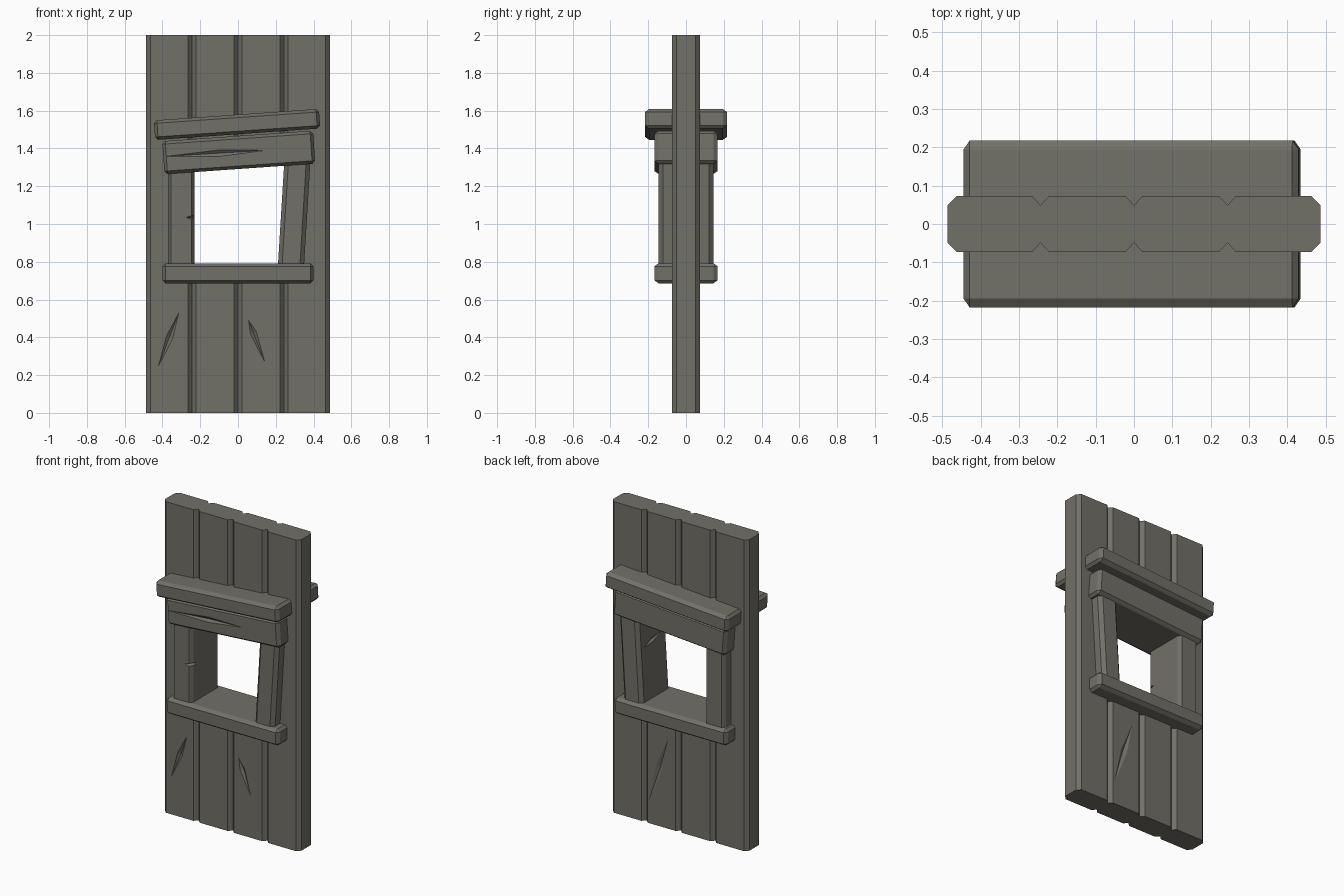
import bpy, bmesh
from math import radians
from mathutils import Vector, Matrix

if "Cube" in bpy.data.objects:
    bpy.data.objects.remove(bpy.data.objects["Cube"])

wood = bpy.data.materials.new("dark_wood")
wood.diffuse_color = (0.167, 0.162, 0.137, 1)
wood.use_nodes = True
wood.node_tree.nodes["Principled BSDF"].inputs["Base Color"].default_value = wood.diffuse_color


def to_object(bm, name):
    bmesh.ops.recalc_face_normals(bm, faces=bm.faces[:])
    mesh = bpy.data.meshes.new(name)
    bm.to_mesh(mesh)
    bm.free()
    mesh.materials.append(wood)
    ob = bpy.data.objects.new(name, mesh)
    bpy.context.collection.objects.link(ob)
    return ob


def beam(name, centre, size, tilt=0, bevel=(0.016, 0.023, 0.016)):
    """Chamfered timber running through the wall, tilted about y."""
    bm = bmesh.new()
    bmesh.ops.create_cube(bm, size=1)
    bmesh.ops.scale(bm, vec=[s / b for s, b in zip(size, bevel)], verts=bm.verts)
    bmesh.ops.bevel(bm, geom=bm.edges[:], offset=1, segments=1, affect='EDGES')
    bmesh.ops.scale(bm, vec=bevel, verts=bm.verts)
    bm.transform(Matrix.Translation(centre) @ Matrix.Rotation(radians(tilt), 4, 'Y'))
    return to_object(bm, name)


def carve(target, cutter):
    """Subtract the cutter from the target and remove it."""
    cutter.hide_render = True
    mod = target.modifiers.new("cut", 'BOOLEAN')
    mod.operation = 'DIFFERENCE'
    mod.solver = 'EXACT'
    mod.object = cutter
    bpy.context.view_layer.objects.active = target
    bpy.ops.object.modifier_apply(modifier=mod.name)
    bpy.data.objects.remove(cutter)


def crack(target, a, b, width, normal, depth=0.014, middle=0.45):
    """Leaf-shaped split in the wood from a to b."""
    a, b, n = Vector(a), Vector(b), Vector(normal).normalized()
    mid = a.lerp(b, middle)
    side = n.cross(b - a).normalized() * width / 2
    bm = bmesh.new()
    for p in (a, b, mid + side, mid - side, mid - n * depth, mid + n * 0.03):
        bm.verts.new(p)
    bmesh.ops.convex_hull(bm, input=bm.verts[:])
    carve(target, to_object(bm, "crack_cutter"))


# Plank wall: grooved section extruded upwards
W, T, C, G = 0.486, 0.073, 0.024, 0.022
front = [(-W, -T + C), (-W + C, -T)]
for x in (-0.244, 0, 0.244):
    front += [(x - G, -T), (x, -T + C), (x + G, -T)]
front += [(W - C, -T), (W, -T + C)]
profile = front + [(x, -y) for x, y in reversed(front)]
bm = bmesh.new()
face = bm.faces.new([bm.verts.new((x, y, 0)) for x, y in profile])
top = bmesh.ops.extrude_face_region(bm, geom=[face])
bmesh.ops.translate(bm, vec=(0, 0, 2),
                    verts=[v for v in top['geom'] if isinstance(v, bmesh.types.BMVert)])
wall = to_object(bm, "plank_wall")

# Window opening, its edges hidden inside the frame
bm = bmesh.new()
bmesh.ops.create_cube(bm, size=1)
bmesh.ops.scale(bm, vec=(0.59, 1, 0.63), verts=bm.verts)
bmesh.ops.translate(bm, vec=(-0.005, 0, 1.055), verts=bm.verts)
carve(wall, to_object(bm, "window_cutter"))

# Window frame
beam("window_hood", (-0.005, 0, 1.527), (0.876, 0.436, 0.104), -4)
lintel = beam("window_lintel", (0.004, 0, 1.379), (0.80, 0.336, 0.175), -4)
beam("window_sill", (0, 0, 0.739), (0.80, 0.336, 0.106))
left_jamb = beam("left_jamb", (-0.3, 0, 1.05), (0.14, 0.29, 0.62))
right_jamb = beam("right_jamb", (0.297, 0, 1.05), (0.138, 0.29, 0.62), 3.5,
                  bevel=(0.022, 0.022, 0.022))

# Splits in the wood
crack(wall, (-0.313, -T, 0.53), (-0.422, -T, 0.245), 0.035, (0, -1, 0))
crack(wall, (0.056, -T, 0.49), (0.142, -T, 0.268), 0.034, (0, -1, 0), middle=0.3)
crack(wall, (0.075, T, 0.58), (0.215, T, 0.14), 0.045, (0, 1, 0))
crack(lintel, (-0.382, -0.168, 1.358), (0.145, -0.168, 1.39), 0.034, (0, -1, 0), middle=0.55)
crack(right_jamb, (0.234, 0.1, 1.13), (0.234, -0.1, 1.17), 0.03, (-1, 0, 0.06))
crack(left_jamb, (-0.275, -0.145, 1.035), (-0.2, -0.145, 1.035), 0.03, (0, -1, 0),
      depth=0.05, middle=0.6)
